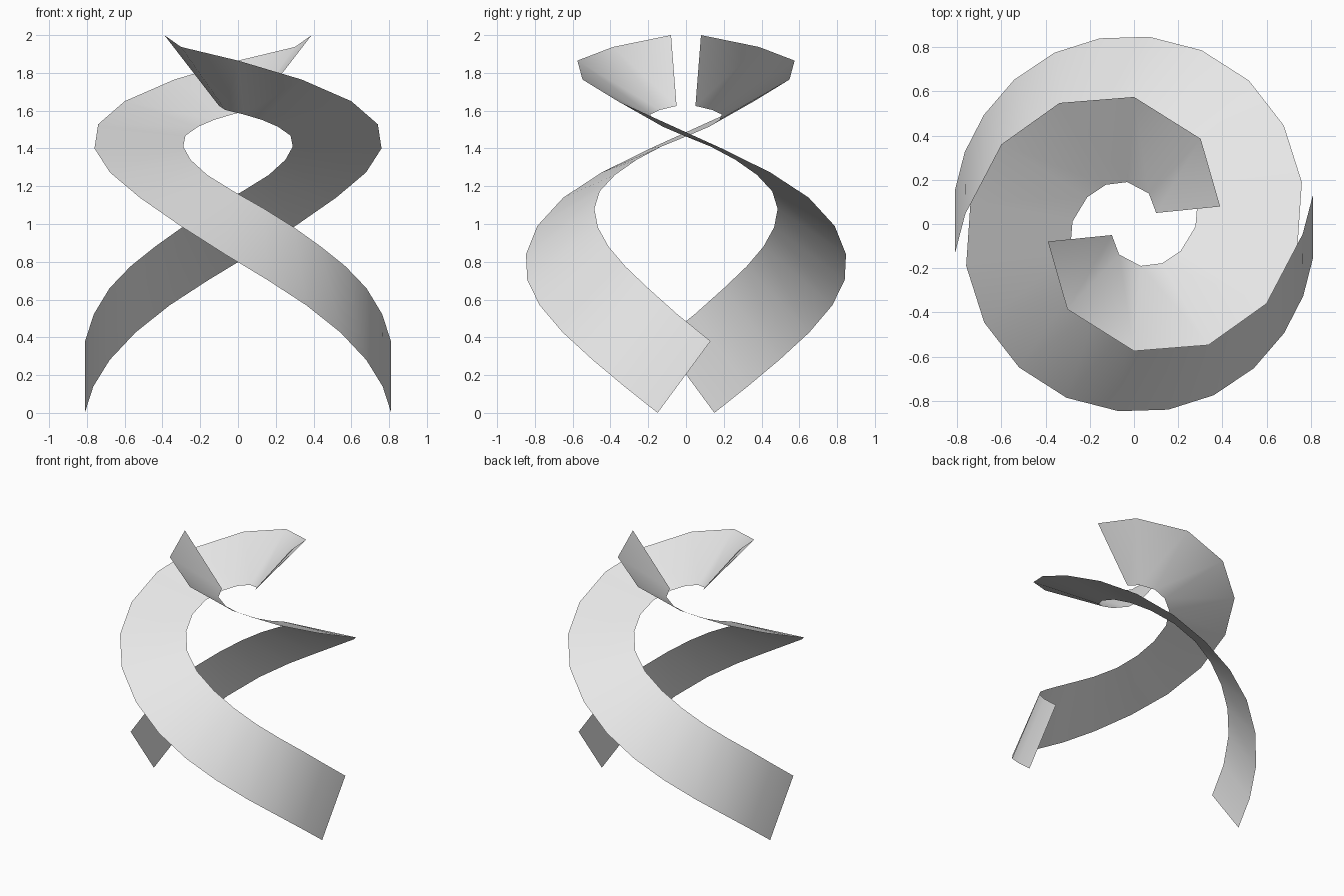
import bpy
import bmesh
from math import cos, sin, pi, radians
from mathutils import Vector

default_cube = bpy.data.objects.get("Cube")
if default_cube:
    bpy.data.objects.remove(default_cube, do_unlink=True)

# Control points of the two ribbon edges: radius, clockwise angle, height
OUTER_EDGE = [
    (.825, 10.5, 0), (.84, 36, .28), (.855, 65, .57),
    (.85, 94.7, .84), (.832, 128.7, 1.14), (.783, 166, 1.4),
    (.7, 211, 1.65), (.575, 270, 1.865), (.398, 348.5, 2),
]
INNER_EDGE = [
    (.82, -9.1, .38), (.709, 16.4, .66), (.601, 43, .88),
    (.505, 73.9, 1.08), (.41, 113.5, 1.26), (.318, 155.8, 1.41),
    (.244, 210, 1.515), (.192, 261, 1.58), (.112, 333.5, 1.625),
]


def refine(keys):
    """Add one smoothly interpolated station between each pair of keys."""
    points = [Vector(key) for key in keys]
    padded = ([2 * points[0] - points[1]] + points
              + [2 * points[-1] - points[-2]])
    stations = []
    for before, start, end, after in zip(padded, padded[1:],
                                         padded[2:], padded[3:]):
        middle = (9 * (start + end) - before - after) / 16
        stations += [start, middle]
    return stations + [points[-1]]


def to_position(station, turn):
    """Convert a polar station to a position, turned about the z axis."""
    radius, degrees, height = station
    angle = turn - radians(degrees)
    return Vector((radius * cos(angle), radius * sin(angle), height))


def make_ribbon(name, turn, material):
    """Bridge the outer and inner edges with a strip of quads."""
    bm = bmesh.new()
    outer = [bm.verts.new(to_position(s, turn)) for s in refine(OUTER_EDGE)]
    inner = [bm.verts.new(to_position(s, turn)) for s in refine(INNER_EDGE)]
    for i in range(len(outer) - 1):
        face = bm.faces.new((outer[i], inner[i], inner[i + 1], outer[i + 1]))
        face.smooth = True
    # Make the outward and upward side the front of the sheet
    bm.normal_update()
    if sum(face.normal.z for face in bm.faces) < 0:
        bmesh.ops.reverse_faces(bm, faces=bm.faces[:])
    mesh = bpy.data.meshes.new(name)
    bm.to_mesh(mesh)
    bm.free()
    mesh.materials.append(material)
    ribbon = bpy.data.objects.new(name, mesh)
    bpy.context.collection.objects.link(ribbon)
    return ribbon


# Plain light grey for both ribbons
grey = bpy.data.materials.new("light_grey")
grey.use_nodes = True
colour = (.8, .8, .8, 1)
grey.diffuse_color = colour
grey.node_tree.nodes["Principled BSDF"].inputs["Base Color"].default_value = colour

# Two identical twisting ribbons, half a turn apart
make_ribbon("left_ribbon", 0, grey)
make_ribbon("right_ribbon", pi, grey)
